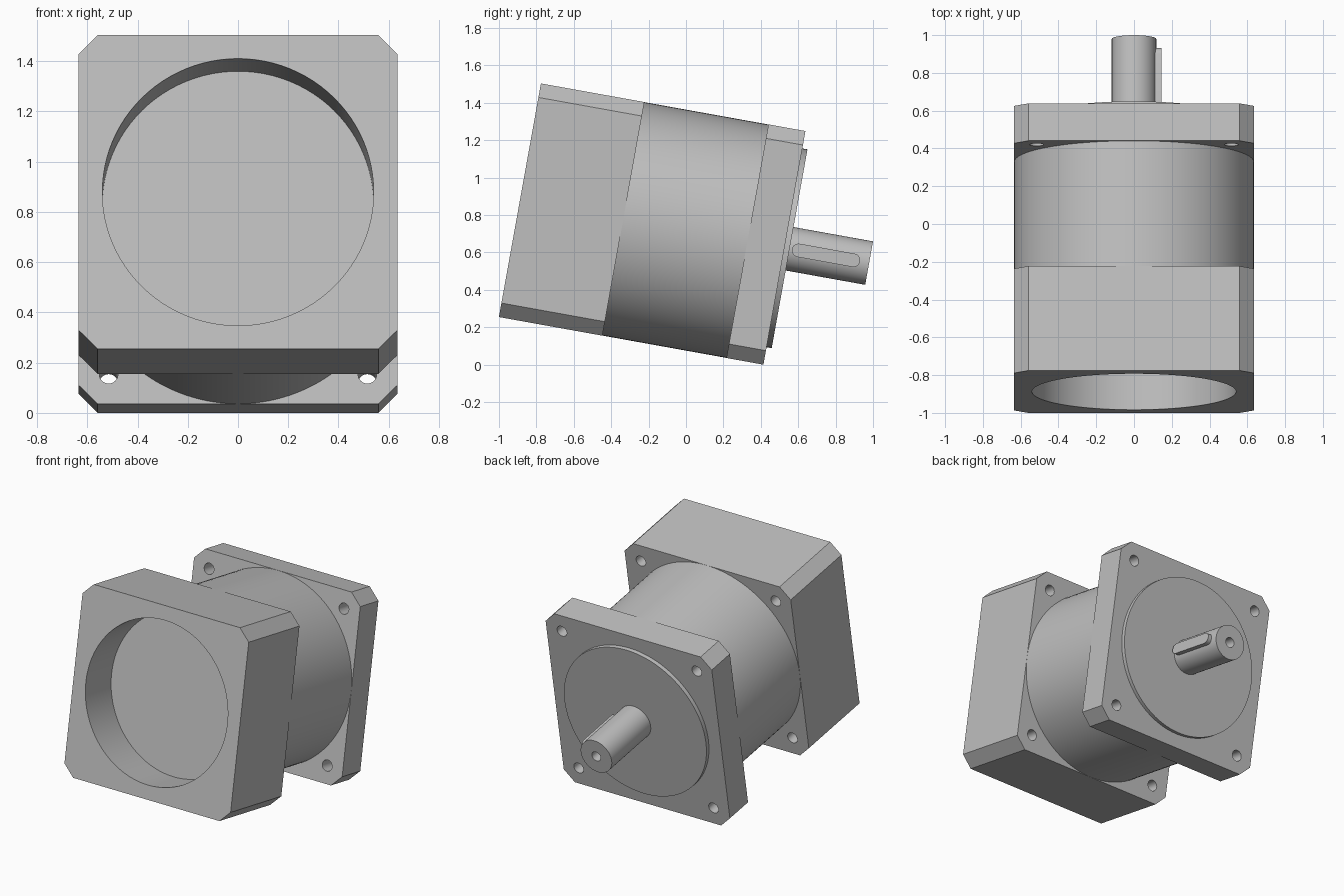
import bpy
import bmesh
from math import sin, cos, pi, radians
from mathutils import Matrix, Vector

if "Cube" in bpy.data.objects:
    bpy.data.objects.remove(bpy.data.objects["Cube"], do_unlink=True)

# The drive axis is local +y, tipped down towards the back
TILT = Matrix.Translation((0, -0.888, 0.879)) @ Matrix.Rotation(radians(-10.2), 4, "X")
HALF, CHAMFER, BOLT = 0.6345, 0.076, 0.515
PILOT_R, SHAFT_R = 0.54, 0.118
BLOCK_END, FLANGE_START, FLANGE_END = 0.562, 1.236, 1.437
PILOT_END, SHAFT_END = 1.465, 1.897

metal = bpy.data.materials.new("grey metal")
metal.use_nodes = True
GREY = (0.52, 0.52, 0.52, 1)
metal.diffuse_color = GREY
metal.node_tree.nodes["Principled BSDF"].inputs["Base Color"].default_value = GREY


def circle(r, cx=0, cz=0, n=96):
    return [(cx + r * cos(2 * pi * i / n), cz + r * sin(2 * pi * i / n)) for i in range(n)]


def chamfered_square(h, c):
    k = h - c
    return [(h, -k), (h, k), (k, h), (-k, h), (-h, k), (-h, -k), (-k, -h), (k, -h)]


def slot(a, b, r, n=16):
    """Round-ended bar outline between a and b."""
    right = [(b + r * cos(t), r * sin(t)) for t in (pi * i / n - pi / 2 for i in range(n + 1))]
    left = [(a - r * cos(t), -r * sin(t)) for t in (pi * i / n - pi / 2 for i in range(n + 1))]
    return right + left


def prism(name, outline, start, end, along="Y"):
    """Extrude an outline along the drive axis (Y) or sideways (X)."""
    place = (lambda p, d: Vector((p[0], d, p[1]))) if along == "Y" else \
            (lambda p, d: Vector((d, p[0], p[1])))
    bm = bmesh.new()
    face = bm.faces.new([bm.verts.new(place(p, start)) for p in outline])
    ext = bmesh.ops.extrude_face_region(bm, geom=[face], use_keep_orig=True)
    shift = place((0, 0), end - start)
    bmesh.ops.translate(bm, vec=shift,
                        verts=[g for g in ext["geom"] if isinstance(g, bmesh.types.BMVert)])
    bmesh.ops.recalc_face_normals(bm, faces=bm.faces)
    mesh = bpy.data.meshes.new(name)
    bm.to_mesh(mesh)
    bm.free()
    mesh.materials.append(metal)
    obj = bpy.data.objects.new(name, mesh)
    obj.matrix_world = TILT
    bpy.context.collection.objects.link(obj)
    return obj


def activate(obj):
    bpy.ops.object.select_all(action="DESELECT")
    obj.select_set(True)
    bpy.context.view_layer.objects.active = obj


def drill(obj, r, start, end, cx=0, cz=0, n=48):
    cutter = prism("cutter", circle(r, cx, cz, n), start, end)
    cutter.hide_render = True
    mod = obj.modifiers.new("hole", "BOOLEAN")
    mod.operation, mod.solver, mod.object = "DIFFERENCE", "EXACT", cutter
    activate(obj)
    bpy.ops.object.modifier_apply(modifier=mod.name)
    bpy.data.objects.remove(cutter, do_unlink=True)


def drill_corners(obj, start, end):
    for sx in (-1, 1):
        for sz in (-1, 1):
            drill(obj, 0.037, start, end, sx * BOLT, sz * BOLT, 32)


# Motor-side block: deep round recess in front, blind bolt holes behind
square = chamfered_square(HALF, CHAMFER)
input_block = prism("input_block", square, 0, BLOCK_END)
drill(input_block, PILOT_R, -0.1, 0.285, n=96)
drill_corners(input_block, BLOCK_END - 0.25, BLOCK_END + 0.1)

# Round housing between the two square ends
housing = prism("housing", circle(HALF - 0.0005, n=128), BLOCK_END, FLANGE_START)

# Output flange with through holes and a raised centring disc
output_flange = prism("output_flange", square, FLANGE_START, FLANGE_END)
drill_corners(output_flange, FLANGE_START - 0.1, FLANGE_END + 0.1)
centring_disc = prism("centring_disc", circle(PILOT_R), FLANGE_END, PILOT_END)

# Output shaft with centre hole and side key
shaft = prism("output_shaft", circle(SHAFT_R, n=64), PILOT_END, SHAFT_END)
drill(shaft, 0.034, SHAFT_END - 0.2, SHAFT_END + 0.1, n=32)
key = prism("shaft_key", slot(1.514, 1.812, 0.036), 0.05, 0.145, along="X")

for part in (input_block, housing, output_flange, centring_disc, shaft, key):
    activate(part)
    bpy.ops.object.shade_smooth_by_angle(angle=radians(30))
